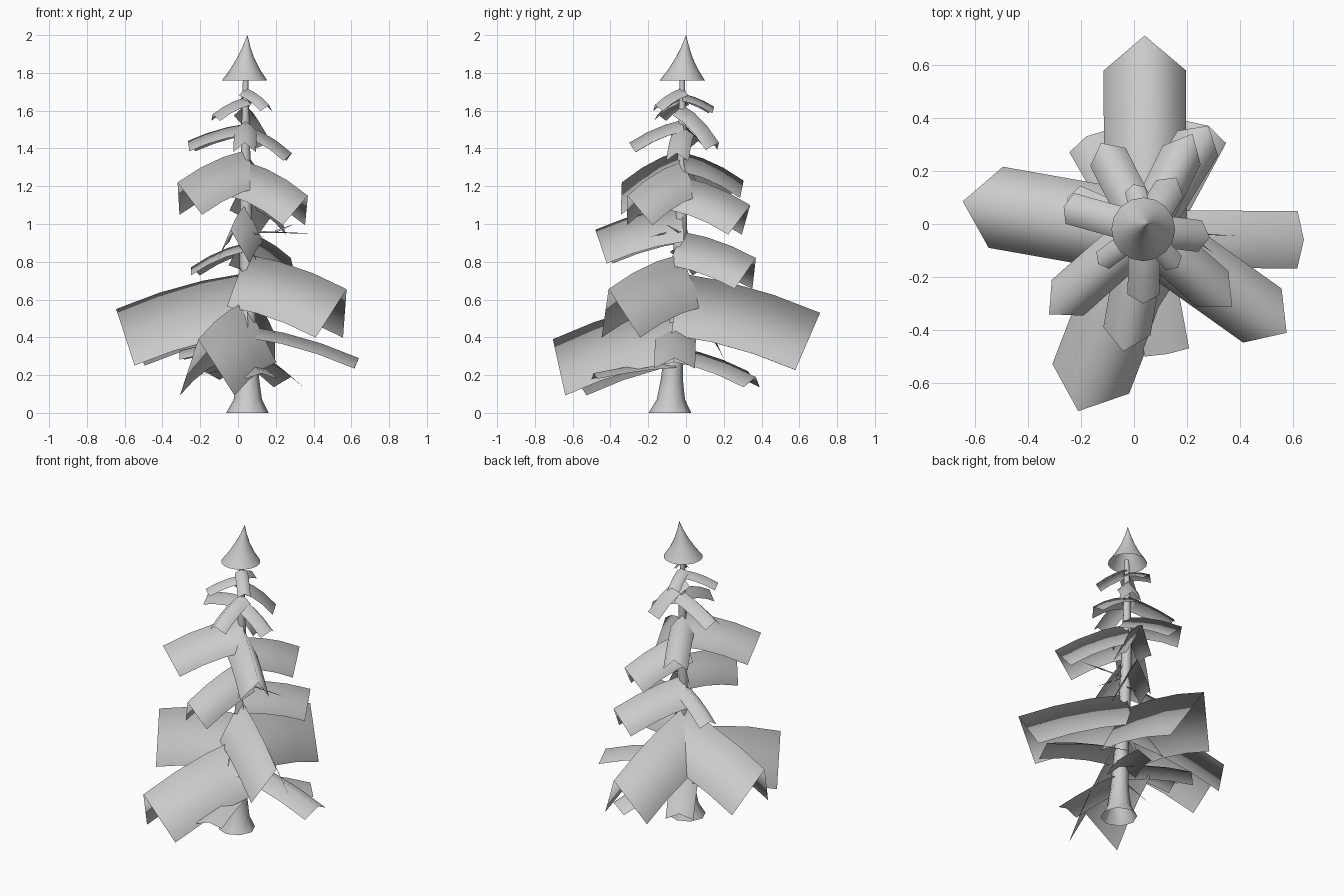
import bpy, math
from mathutils import Vector


def make(name, verts, faces, smooth=True):
    me = bpy.data.meshes.new(name)
    me.from_pydata([tuple(v) for v in verts], [], faces)
    me.update()
    for p in me.polygons:
        p.use_smooth = smooth
    ob = bpy.data.objects.new(name, me)
    bpy.context.collection.objects.link(ob)
    return ob


def tube(name, rings, sides):
    # stacked horizontal rings: (x, y, z, radius)
    verts, faces = [], []
    for x, y, z, r in rings:
        for i in range(sides):
            a = 2 * math.pi * i / sides
            verts.append((x + r * math.cos(a), y + r * math.sin(a), z))
    for k in range(len(rings) - 1):
        for i in range(sides):
            j = (i + 1) % sides
            faces.append((k * sides + i, k * sides + j,
                          (k + 1) * sides + j, (k + 1) * sides + i))
    return make(name, verts, faces)


def trunk_at(z):
    # trunk centre line
    t = min(z / 1.0, 1.0)
    return Vector((0.05 - 0.01 * t, -0.085 + 0.065 * t, z))


def bough(name, z0, tip, half, drop, segs=3):
    # drooping folded strip, ridge runs from trunk to tip
    start, tip = trunk_at(z0), Vector(tip)
    d = tip - start
    flat = Vector((d.x, d.y, 0))
    side = Vector((-d.y, d.x, 0)).normalized()
    verts, faces = [], []
    for i in range(segs + 1):
        t = i / segs
        p = start + flat * t + Vector((0, 0, d.z * (0.45 * t + 0.55 * t * t)))
        tan = (flat + Vector((0, 0, d.z * (0.45 + 1.1 * t)))).normalized()
        up = tan.cross(side)
        verts += [p + side * half - up * drop, p, p - side * half - up * drop]
    for i in range(segs):
        a = 3 * i
        faces += [(a, a + 1, a + 4, a + 3), (a + 1, a + 2, a + 5, a + 4)]
    return make(name, verts, faces)


def twig(name, a, b, r=0.008):
    # thin bare spike
    a, b = Vector(a), Vector(b)
    q = (b - a).to_track_quat('Z', 'Y')
    ring = [a + q @ Vector((r * math.cos(i * 2.094), r * math.sin(i * 2.094), 0)) for i in range(3)]
    return make(name, ring + [b], [(0, 1, 3), (1, 2, 3), (2, 0, 3)])


# trunk with flared foot
tube("trunk", [(0.05, -0.085, 0, 0.113), (0.052, -0.08, 0.07, 0.075),
               (0.054, -0.075, 0.18, 0.058), (0.055, -0.06, 0.40, 0.045),
               (0.045, -0.035, 0.80, 0.036), (0.04, -0.02, 1.2, 0.03),
               (0.04, -0.02, 1.78, 0.014)], 8)

# hollow treetop
tube("treetop", [(0.035, -0.02, 1.76, 0.12), (0.037, -0.015, 1.82, 0.078),
                 (0.04, -0.01, 1.88, 0.045), (0.045, -0.004, 1.94, 0.02),
                 (0.05, 0.0, 2.0, 0.0005)], 16)

# boughs: trunk height, ridge tip, half width, fold depth
boughs = [
    # bottom tier
    (0.46, (0.64, -0.06, 0.29), 0.108, 0.06),
    (0.27, (0.125, -0.49, 0.21), 0.085, 0.03),
    (0.34, (0.28, 0.37, 0.19), 0.09, 0.06),
    (0.35, (-0.18, 0.33, 0.22), 0.085, 0.05),
    (0.39, (-0.31, 0.02, 0.33), 0.06, 0.05),
    # large tier
    (0.74, (0.04, 0.71, 0.53), 0.155, 0.33),
    (0.74, (-0.645, 0.085, 0.55), 0.155, 0.325),
    (0.59, (-0.21, -0.705, 0.39), 0.155, 0.325),
    (0.84, (0.575, -0.41, 0.655), 0.125, 0.28),
    # middle tier
    (1.10, (-0.04, -0.48, 0.97), 0.09, 0.195),
    (0.96, (0.28, 0.37, 0.82), 0.09, 0.18),
    (0.90, (-0.25, 0.10, 0.77), 0.06, 0.05),
    (1.39, (-0.32, -0.34, 1.22), 0.09, 0.195),
    (1.33, (0.37, -0.31, 1.15), 0.09, 0.185),
    (1.25, (0.22, 0.34, 1.10), 0.08, 0.18),
    (1.38, (-0.125, 0.305, 1.23), 0.075, 0.11),
    # upper tier
    (1.53, (-0.265, 0.065, 1.44), 0.06, 0.06),
    (1.52, (0.285, -0.05, 1.375), 0.06, 0.055),
    (1.55, (0.035, -0.30, 1.43), 0.06, 0.06),
    (1.63, (0.16, 0.175, 1.43), 0.06, 0.06),
    # small boughs below the treetop
    (1.67, (-0.135, -0.15, 1.58), 0.04, 0.04),
    (1.72, (0.165, -0.165, 1.63), 0.04, 0.04),
    (1.69, (0.0, 0.15, 1.62), 0.04, 0.04),
]
for n, b in enumerate(boughs, 1):
    bough("bough_%02d" % n, *b)

# bare twigs
twig("twig_1", (0.04, -0.03, 0.96), (0.39, -0.045, 0.95))
twig("twig_2", (0.20, -0.04, 0.96), (0.30, -0.11, 1.0))
twig("twig_3", (0.04, -0.03, 0.97), (0.14, -0.20, 0.93))
twig("twig_4", (0.05, -0.07, 0.26), (-0.20, -0.10, 0.20))
